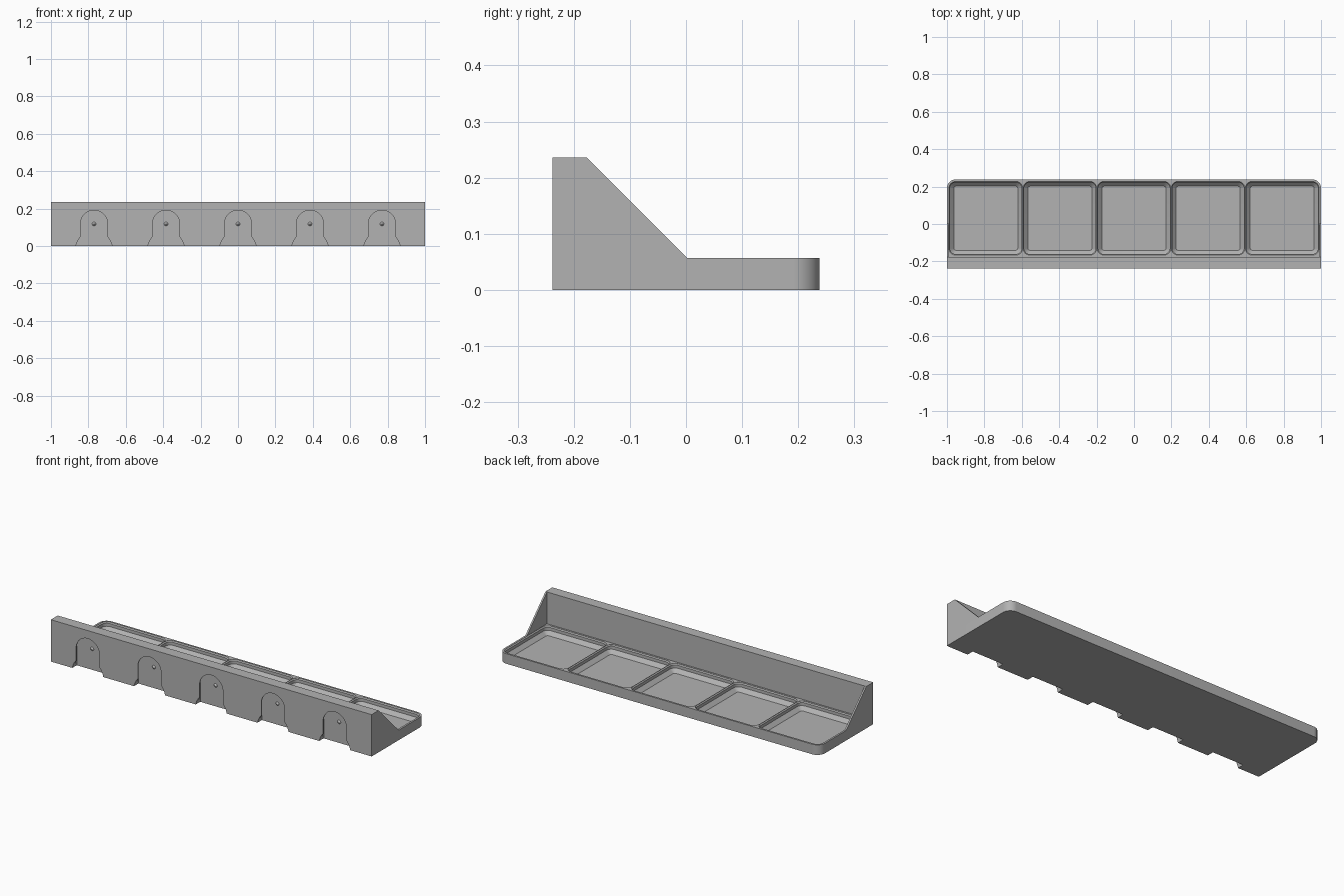
import bpy, bmesh, math
from mathutils import Vector, Matrix

if "Cube" in bpy.data.objects:
    bpy.data.objects.remove(bpy.data.objects["Cube"], do_unlink=True)

# Dimensions in millimetres, with 212 mm spanning 2 units
S = 2 / 212
HALF_W, DEPTH = 106, 50.5
WALL_T, WALL_H, PLATE_H, RIM = 6.5, 25, 6, 1
CELL, COUNT, SLOT_PITCH = 42, 5, 40.8
ORIGIN = Vector((0, -DEPTH / 2, 0))

grey = bpy.data.materials.new("plain grey")
grey.use_nodes = True
colour = (0.45, 0.45, 0.45, 1)
grey.diffuse_color = colour
grey.node_tree.nodes["Principled BSDF"].inputs["Base Color"].default_value = colour


def loft(bm, rings):
    """Skin a stack of equal-length point rings and cap both ends."""
    loops = [[bm.verts.new((Vector(p) + ORIGIN) * S) for p in ring] for ring in rings]
    for a, b in zip(loops, loops[1:]):
        for i in range(len(a)):
            j = (i + 1) % len(a)
            bm.faces.new((a[i], a[j], b[j], b[i]))
    bm.faces.new(loops[0][::-1])
    bm.faces.new(loops[-1])


def make(name, solids):
    bm = bmesh.new()
    for rings in solids:
        loft(bm, rings)
    bmesh.ops.recalc_face_normals(bm, faces=bm.faces)
    mesh = bpy.data.meshes.new(name)
    bm.to_mesh(mesh)
    bm.free()
    mesh.materials.append(grey)
    obj = bpy.data.objects.new(name, mesh)
    bpy.context.collection.objects.link(obj)
    return obj


def cut(obj, cutter):
    mod = obj.modifiers.new("cut", "BOOLEAN")
    mod.operation, mod.solver, mod.object = "DIFFERENCE", "EXACT", cutter
    bpy.context.view_layer.objects.active = obj
    bpy.ops.object.modifier_apply(modifier=mod.name)
    bpy.data.objects.remove(cutter, do_unlink=True)


def arc(cx, cy, r, start, end, steps):
    angles = [math.radians(start + (end - start) * i / steps) for i in range(steps + 1)]
    return [(cx + r * math.cos(a), cy + r * math.sin(a)) for a in angles]


def rounded_square(cx, cy, half, r):
    k = half - r
    pts = []
    for n, (sx, sy) in enumerate([(1, 1), (-1, 1), (-1, -1), (1, -1)]):
        pts += arc(cx + sx * k, cy + sy * k, r, 90 * n, 90 * n + 90, 8)
    return pts


def at_z(pts, z):
    return [(x, y, z) for x, y in pts]


def at_y(pts, y):
    return [(x, y, z) for x, z in pts]


def at_x(pts, x):
    return [(x, y, z) for y, z in pts]


# Tray plate with two rounded back corners
r = 5
outline = [(-HALF_W, WALL_T), (HALF_W, WALL_T)]
outline += arc(HALF_W - r, DEPTH - r, r, 0, 90, 12)
outline += arc(r - HALF_W, DEPTH - r, r, 90, 180, 12)
tray = make("tray_plate", [[at_z(outline, 0), at_z(outline, PLATE_H)]])

# Stepped pockets: (inset, height) from floor to rim
steps = [(2.85, 1.35), (0.7, 3.5), (0.7, 5.3), (0.12, 5.88), (0.12, 7)]
cy = WALL_T + RIM + CELL / 2
pockets = []
for i in range(COUNT):
    cx = (i - (COUNT - 1) / 2) * CELL
    pockets.append([at_z(rounded_square(cx, cy, CELL / 2 - d, 4 - d), z) for d, z in steps])
cut(tray, make("pocket_cutter", pockets))

# Upright mounting wall
rect = [(-HALF_W, 0), (HALF_W, 0), (HALF_W, WALL_H), (-HALF_W, WALL_H)]
wall = make("mounting_wall", [[at_y(rect, 0), at_y(rect, WALL_T)]])

# Undercut keyhole slots open at the bottom, with a wider round entry
centres = [(i - (COUNT - 1) / 2) * SLOT_PITCH for i in range(COUNT)]
mid, floor_y = WALL_H / 2, 4.15
slot_steps = [(7.7, -1), (7.7, 0.5), (10.15, 2.95), (10.15, floor_y)]


def slot_shape(cx, rad):
    return [(cx + rad, -3)] + arc(cx, mid, rad, 0, 180, 32) + [(cx - rad, -3)]


cut(wall, make("slot_cutter", [[at_y(slot_shape(c, q), y) for q, y in slot_steps]
                               for c in centres]))
cut(wall, make("entry_cutter", [[at_y(arc(c, -2, 10.45, 0, 354, 59), y) for y in (-1, 3.6)]
                                for c in centres]))

# Small locating bumps on the slot floors
bumps = make("locating_bumps", [[at_y(arc(c, mid, q, 0, 337.5, 15), y)
                                 for q, y in ((1.2, floor_y + 0.1), (0.1, floor_y - 1.1))]
                                for c in centres])

# Triangular end braces
run = WALL_H - PLATE_H
tri = [(WALL_T, PLATE_H), (WALL_T + run, PLATE_H), (WALL_T, WALL_H)]
braces = []
for side, name in ((1, "left_brace"), (-1, "right_brace")):
    braces.append(make(name, [[at_x(tri, side * (HALF_W - RIM)), at_x(tri, side * HALF_W)]]))

# Smooth the curved surfaces, keep hard edges
bpy.ops.object.select_all(action="DESELECT")
for obj in [tray, wall, bumps] + braces:
    obj.select_set(True)
bpy.context.view_layer.objects.active = tray
bpy.ops.object.shade_smooth_by_angle(angle=math.radians(30))
